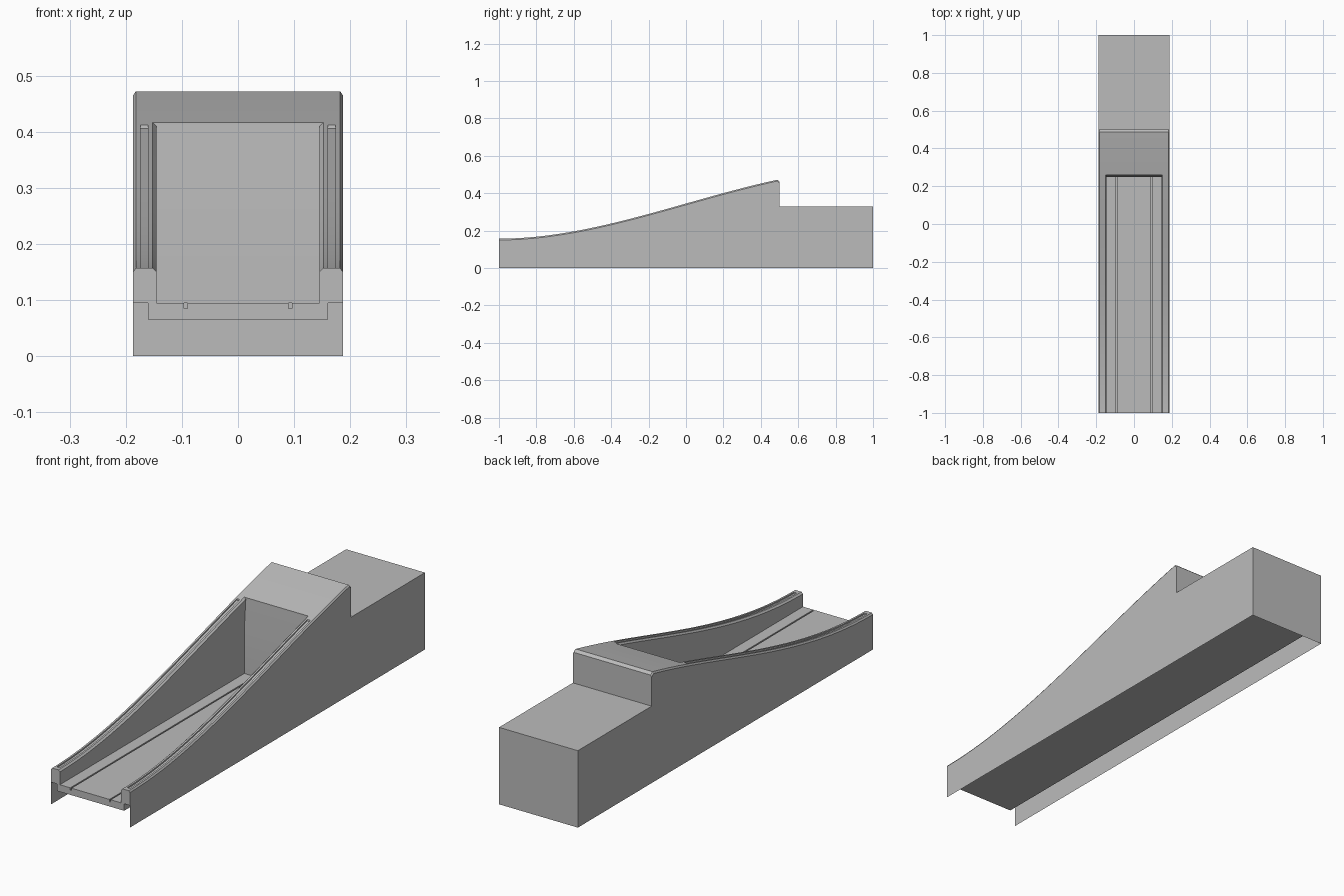
import bpy, bmesh

if "Cube" in bpy.data.objects:
    bpy.data.objects.remove(bpy.data.objects["Cube"])

W, IN, BASE = 0.187, 0.145, 0.095   # outer half width, inner half width, deck height

mat = bpy.data.materials.new("plain_grey")
mat.diffuse_color = (0.5, 0.5, 0.5, 1)
mat.use_nodes = True
mat.node_tree.nodes["Principled BSDF"].inputs["Base Color"].default_value = mat.diffuse_color


def top(y):
    """Height of the sweeping upper edge."""
    u = y + 1
    return 0.157 + 0.2817 * u * u - 0.0937 * u ** 3


def finish(bm, name, smooth=True):
    bmesh.ops.remove_doubles(bm, verts=bm.verts, dist=1e-5)
    bmesh.ops.recalc_face_normals(bm, faces=bm.faces)
    me = bpy.data.meshes.new(name)
    bm.to_mesh(me)
    bm.free()
    me.materials.append(mat)
    ob = bpy.data.objects.new(name, me)
    bpy.context.collection.objects.link(ob)
    if smooth:
        bpy.ops.object.select_all(action='DESELECT')
        ob.select_set(True)
        bpy.context.view_layer.objects.active = ob
        bpy.ops.object.shade_smooth_by_angle(angle=0.5)
    return ob


def loft(bm, rings, closed=False):
    """Skin a list of rings of 3D points; returns the vertex rings."""
    vr = [[bm.verts.new(p) for p in r] for r in rings]
    n = len(vr[0])
    for a, b in zip(vr, vr[1:]):
        for i in range(n if closed else n - 1):
            j = (i + 1) % n
            bm.faces.new((a[i], a[j], b[j], b[i]))
    return vr


# side walls with chamfered rims, a shallow rim groove and a thin skirt to the ground
def wall_ring(s, y, d):
    t = top(y)
    pts = [(W, 0), (W, t - .007), (.182, t), (.174, t), (.174, t - d), (.160, t - d),
           (.160, t), (.152, t), (IN, t - .007), (IN, BASE), (W, BASE)]
    return [(s * x, y, z) for x, z in pts]


G = 0.006
stations = [(-1, 0), (-.98, 0), (-.979, G)]
stations += [(-.979 + 1.219 * i / 24, G) for i in range(1, 25)]
stations += [(.241, 0), (.26, 0)]
for s, name in ((1, "right_wall"), (-1, "left_wall")):
    bm = bmesh.new()
    vr = loft(bm, [wall_ring(s, y, d) for y, d in stations])
    bm.faces.new(vr[0][1:])
    finish(bm, name)


# raised hood behind the channel
def hood_ring(y, t, first=False):
    half = [(W, 0), (W, BASE), (W, .283), (W, t - .007), (.182, t)]
    pts = half + [(-x, z) for x, z in reversed(half)]
    return [(x, y - (.01 if first and z < .3 else 0), z) for x, z in pts]


bm = bmesh.new()
rings = [hood_ring(.26, top(.26), True)]
rings += [hood_ring(y, top(y)) for y in (.32, .38, .44, .488)]
rings += [hood_ring(.5, .462)]
vr = loft(bm, rings)
for r in (vr[0], vr[-1]):
    for i in range(1, 4):
        bm.faces.new((r[i], r[i + 1], r[-2 - i], r[-1 - i]))
finish(bm, "hood")

# rear block, open underneath
bm = bmesh.new()
vr = loft(bm, [[(W, y, 0), (W, y, .33), (-W, y, .33), (-W, y, 0)] for y in (.5, 1)])
bm.faces.new(vr[1])
finish(bm, "rear_block", False)

# ceiling closing the hood and rear block from below
bm = bmesh.new()
bm.faces.new([bm.verts.new((x, y, BASE)) for x, y in ((-W, .25), (-W, 1), (W, 1), (W, .25))])
finish(bm, "underside", False)

# channel floor slab with two narrow tracks
half = [(.16, .065), (.16, BASE), (.096, BASE), (.096, BASE - .01),
        (.090, BASE - .01), (.090, BASE)]
prof = half + [(-x, z) for x, z in reversed(half)]
bm = bmesh.new()
vr = loft(bm, [[(x, y, z) for x, z in prof] for y in (-1, .999)], True)
bm.faces.new(vr[0])
bm.faces.new(vr[1])
finish(bm, "channel_floor", False)
